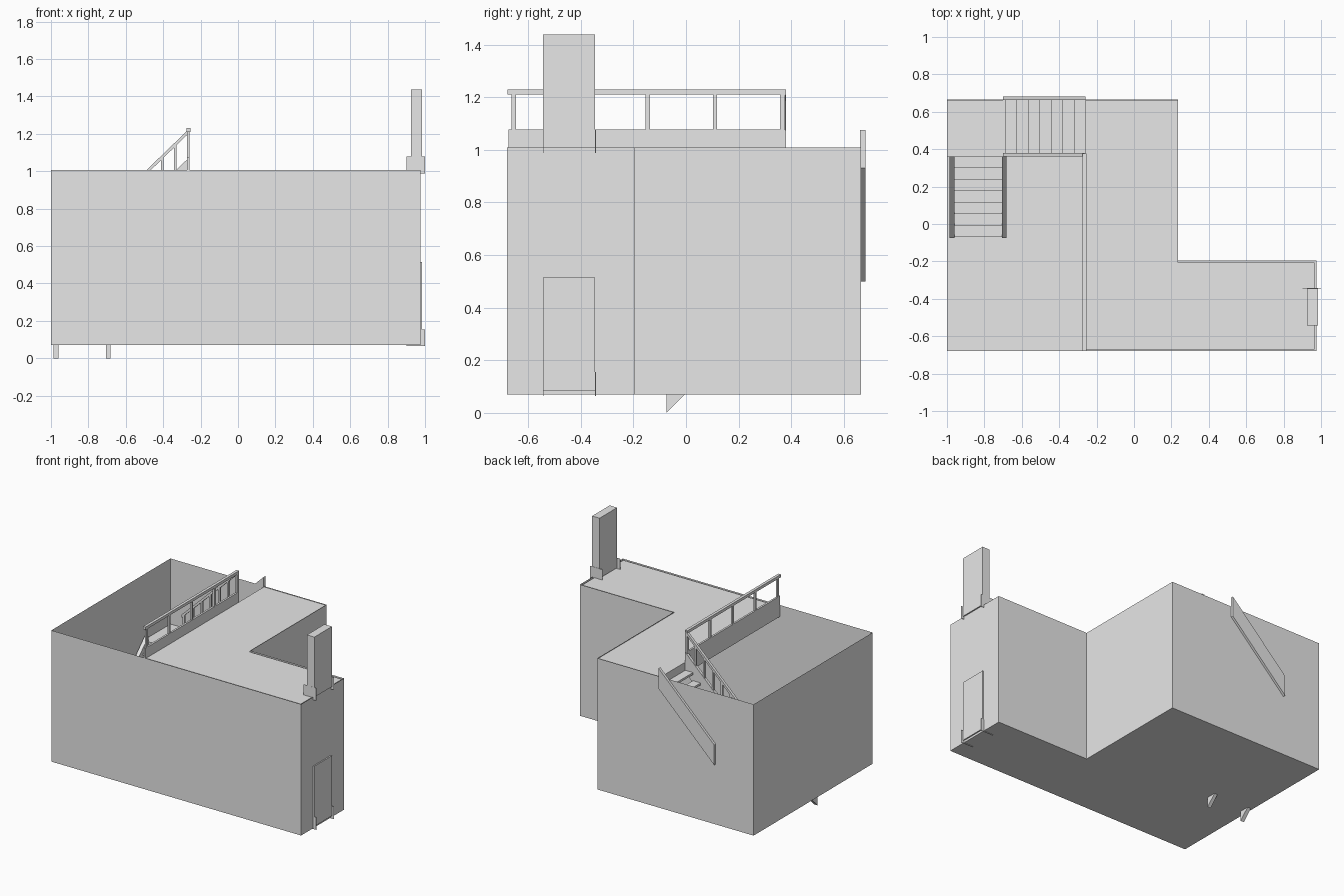
import bpy, bmesh

cube = bpy.data.objects.get("Cube")
if cube:
    bpy.data.objects.remove(cube, do_unlink=True)

grey = bpy.data.materials.new("plain_grey")
grey.use_nodes = True
grey.diffuse_color = (0.8, 0.8, 0.8, 1)
grey.node_tree.nodes["Principled BSDF"].inputs["Base Color"].default_value = (0.8, 0.8, 0.8, 1)

FLOOR, LANDING, ROOF = 0.075, 0.54, 1.003
WALL_TOP = 1.008
STEPS, GOING = 8, 0.0615
RISE = (ROOF - LANDING) / STEPS


def finish(name, bm):
    mesh = bpy.data.meshes.new(name)
    bm.to_mesh(mesh)
    bm.free()
    mesh.materials.append(grey)
    obj = bpy.data.objects.new(name, mesh)
    bpy.context.collection.objects.link(obj)
    return obj


def prism(name, points, offset, caps=True):
    """Extrude a flat polygon of 3D points along an offset."""
    bm = bmesh.new()
    face = bm.faces.new([bm.verts.new(p) for p in points])
    moved = bmesh.ops.extrude_face_region(bm, geom=[face], use_keep_orig=True)["geom"]
    verts = [g for g in moved if isinstance(g, bmesh.types.BMVert)]
    bmesh.ops.translate(bm, vec=offset, verts=verts)
    bmesh.ops.recalc_face_normals(bm, faces=bm.faces[:])
    if not caps:
        flat = [f for f in bm.faces if abs(f.normal.z) > 0.9]
        bmesh.ops.delete(bm, geom=flat, context='FACES_ONLY')
    return finish(name, bm)


def box(name, x, y, z):
    pts = [(x[0], y[0], z[0]), (x[1], y[0], z[0]), (x[1], y[1], z[0]), (x[0], y[1], z[0])]
    return prism(name, pts, (0, 0, z[1] - z[0]))


def slope_x(name, x, z, height, y):
    """Sloping board rising along x, with upright ends."""
    pts = [(x[0], y[0], z[0]), (x[1], y[0], z[1]),
           (x[1], y[0], z[1] + height), (x[0], y[0], z[0] + height)]
    return prism(name, pts, (0, y[1] - y[0], 0))


def slope_y(name, y, z, height, x):
    """Sloping board rising along y, with upright ends."""
    pts = [(x[0], y[0], z[0]), (x[0], y[1], z[1]),
           (x[0], y[1], z[1] + height), (x[0], y[0], z[0] + height)]
    return prism(name, pts, (x[1] - x[0], 0, 0))


# Outer walls: thin L-shaped shell
plan = [(-1, -0.68), (0.975, -0.68), (0.975, -0.195), (0.235, -0.195), (0.235, 0.665), (-1, 0.665)]
prism("outer_walls", [(x, y, 0.07) for x, y in plan], (0, 0, WALL_TOP - 0.07), caps=False)

# Ground floor and upper floor, the latter leaving the stairwell open
prism("ground_floor", [(x, y, 0.07) for x, y in plan], (0, 0, FLOOR - 0.07))
upper = [(-0.26, -0.67), (0.965, -0.67), (0.965, -0.205), (0.234, -0.205), (0.234, 0.664), (-0.26, 0.664)]
prism("upper_floor", [(x, y, ROOF - 0.06) for x, y in upper], (0, 0, 0.06))

# Stair landing
box("stair_landing", (-0.999, -0.69), (0.36, 0.664), (LANDING - 0.05, LANDING))

# Treads of both flights
for i in range(STEPS - 1):
    near, far = i * GOING, (i + 1) * GOING
    up = (i + 1) * RISE
    box(f"lower_tread_{i + 1}", (-0.96, -0.705), (-0.07 + near, -0.07 + far),
        (FLOOR + up - 0.015, FLOOR + up))
    box(f"upper_tread_{i + 1}", (-0.69 + near, -0.69 + far), (0.38, 0.664),
        (LANDING + up - 0.015, LANDING + up))

# Stringers carrying the treads
for side, x in (("outer", (-0.987, -0.96)), ("inner", (-0.707, -0.682))):
    slope_y(f"lower_stringer_{side}", (-0.075, 0.36), (0, 0.435), 0.145, x)
for side, y in (("inner", (0.36, 0.38)), ("outer", (0.662, 0.682))):
    slope_x(f"upper_stringer_{side}", (-0.70, -0.26), (0.5, 0.93), 0.145, y)

# Sloping handrail with posts
slope_x("stair_handrail", (-0.70, -0.258), (0.78, 1.208), 0.022, (0.36, 0.38))
for i in range(7):
    x = -0.265 - i * 0.07
    base = 1.06 + (x + 0.26) * 0.977
    box(f"stair_post_{i + 1}", (x - 0.007, x + 0.007), (0.363, 0.377), (base, base + 0.155))

# Level balustrade along the stairwell edge
box("balustrade_base", (-0.272, -0.258), (-0.675, 0.377), (0.93, 1.077))
box("balustrade_rail", (-0.275, -0.255), (-0.678, 0.377), (1.21, 1.23))
for i in range(5):
    y = -0.655 + i * 0.255
    box(f"balustrade_post_{i + 1}", (-0.272, -0.258), (y - 0.008, y + 0.008), (1.07, 1.215))

# Doors on both floors, each with a thin plate on both sides at its foot
for name, z in (("lower", 0.085), ("upper", 1.008)):
    box(f"{name}_door", (0.925, 0.984), (-0.543, -0.345), (z, z + 0.43))
    for side, y in (("front", -0.544), ("back", -0.345)):
        box(f"{name}_door_plate_{side}", (0.9, 0.999), (y, y + 0.002), (z - 0.02, z + 0.07))
